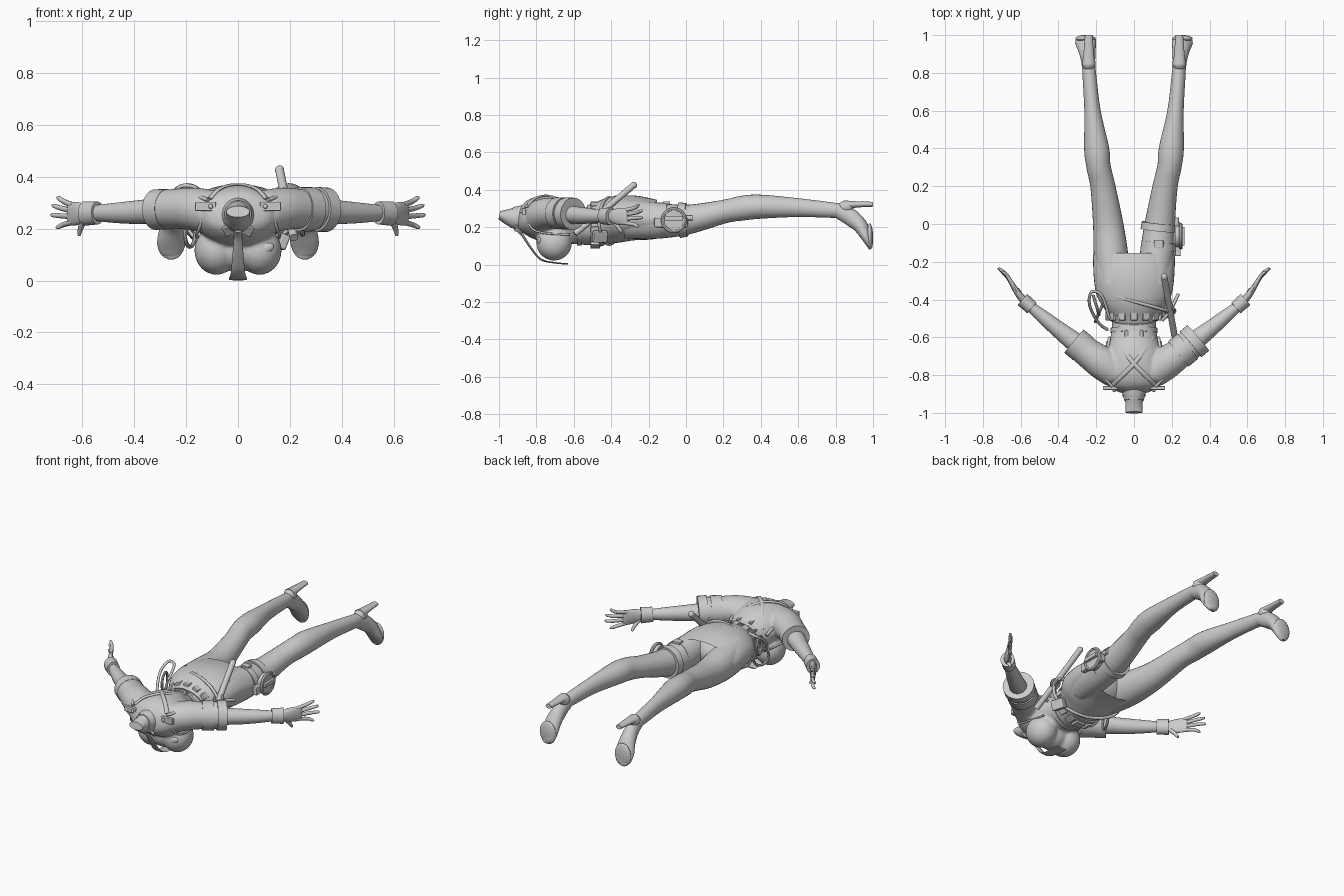
import bpy, bmesh, math
from mathutils import Vector as V

def cr(a, b, c, d, t):
    return tuple(0.5*(2*q + (r-p)*t + (2*p-5*q+4*r-s)*t*t + (3*q-p-3*r+s)*t**3)
                 for p, q, r, s in zip(a, b, c, d))

def dense(secs, sub):
    e = [secs[0]] + list(secs) + [secs[-1]]
    out = [cr(*e[i:i+4], k/sub) for i in range(len(secs)-1) for k in range(sub)]
    return out + [tuple(secs[-1])]

def finish(ob, ang=40):
    bpy.ops.object.select_all(action='DESELECT')
    ob.select_set(True)
    bpy.context.view_layer.objects.active = ob
    bpy.ops.object.shade_smooth_by_angle(angle=math.radians(ang))
    return ob

def from_bm(name, bm):
    bmesh.ops.recalc_face_normals(bm, faces=bm.faces)
    me = bpy.data.meshes.new(name)
    bm.to_mesh(me)
    bm.free()
    ob = bpy.data.objects.new(name, me)
    bpy.context.collection.objects.link(ob)
    return finish(ob)

# Loft of elliptical sections (x, y, z, half width, half height) along a path
def loft(name, secs, n=28, sub=5, cap=True):
    S = dense(secs, sub)
    bm = bmesh.new()
    rings = []
    for i, s in enumerate(S):
        t = (V(S[min(i+1, len(S)-1)][:3]) - V(S[max(i-1, 0)][:3])).normalized()
        side = t.cross(V((0, 0, 1))).normalized()
        up = side.cross(t)
        rings.append([bm.verts.new(V(s[:3]) + side*s[3]*math.cos(a) + up*s[4]*math.sin(a))
                      for a in (2*math.pi*k/n for k in range(n))])
    for a, b in zip(rings, rings[1:]):
        for k in range(n):
            bm.faces.new((a[k], a[(k+1) % n], b[(k+1) % n], b[k]))
    if cap:
        bm.faces.new(rings[0])
        bm.faces.new(rings[-1])
    return from_bm(name, bm)

def tube(name, pts, r, n=10, sub=5):
    return loft(name, [(*p, r, r) for p in pts], n, sub)

def ball(name, loc, sc):
    bpy.ops.mesh.primitive_uv_sphere_add(segments=32, ring_count=18, location=loc)
    ob = bpy.context.object
    ob.name, ob.scale = name, sc
    return finish(ob)

def box(name, loc, size, rot=(0, 0, 0)):
    bpy.ops.mesh.primitive_cube_add(size=1, location=loc, rotation=rot)
    ob = bpy.context.object
    ob.name, ob.scale = name, size
    bpy.ops.object.transform_apply(location=False, rotation=False)
    m = ob.modifiers.new("bevel", 'BEVEL')
    m.width, m.segments = min(size)*0.2, 2
    return ob

def ring(name, loc, R, r, rot):
    bpy.ops.mesh.primitive_torus_add(location=loc, rotation=rot, major_radius=R, minor_radius=r,
                                     major_segments=32, minor_segments=8)
    bpy.context.object.name = name
    return finish(bpy.context.object)

# Torso, bust and sleeves fused into one shirt
torso = [(0, -.895, .26, .055, .05), (0, -.865, .255, .13, .085), (0, -.80, .25, .165, .115),
         (0, -.70, .24, .155, .122), (0, -.60, .215, .125, .105), (0, -.52, .205, .118, .1),
         (0, -.45, .22, .14, .11)]
shirt = [loft("shirt", torso)]
shirt.append(ball("bust_middle", (0, -.71, .115), (.11, .085, .08)))
for s in (1, -1):
    shirt.append(ball("bust", (s*.083, -.705, .115), (.085, .095, .093)))
    shirt.append(loft("sleeve", [(s*.1, -.785, .262, .085, .085), (s*.17, -.735, .275, .088, .083),
                                 (s*.24, -.685, .276, .08, .077), (s*.312, -.625, .273, .077, .075)]))
bpy.ops.object.select_all(action='DESELECT')
for o in shirt:
    o.select_set(True)
bpy.context.view_layer.objects.active = shirt[0]
bpy.ops.object.join()
m = shirt[0].modifiers.new("fuse", 'REMESH')
m.mode, m.voxel_size, m.use_smooth_shade = 'VOXEL', .008, True
m = shirt[0].modifiers.new("soften", 'SMOOTH')
m.factor, m.iterations = .5, 6

# Neck, collar and tie
loft("neck", [(0, -.86, .255, .07, .065), (0, -.93, .252, .048, .052), (0, -.998, .265, .045, .022)])
loft("collar", [(0, -.875, .25, .066, .068), (0, -.915, .252, .056, .06), (0, -.935, .255, .052, .054)])
loft("tie", [(0, -.915, .195, .014, .012), (0, -.88, .165, .016, .008), (0, -.83, .09, .022, .006),
             (0, -.775, .028, .028, .005), (0, -.70, .010, .034, .004), (0, -.63, .004, .034, .004)], 16)
for s in (1, -1):
    box("collar_flap", (s*.035, -.895, .195), (.045, .012, .045), (.7, s*.5, 0))
    box("epaulette", (s*.125, -.868, .285), (.08, .02, .035))
    ball("epaulette_button", (s*.105, -.882, .285), (.009, .008, .009))
    ball("pocket_button", (s*.12, -.755, .06), (.008, .008, .008))
ball("chest_badge", (.095, -.783, .12), (.045, .014, .022)).rotation_euler = (0, -.35, 0)

# Skirt and pelvis
loft("skirt", [(0, -.51, .205, .12, .102), (0, -.45, .222, .155, .116), (0, -.38, .24, .197, .124),
               (0, -.28, .25, .213, .12), (0, -.165, .24, .217, .107)], 40, cap=False)
ball("pelvis", (0, -.31, .24), (.18, .13, .105))

for s in (1, -1):
    # Legs and heeled shoes
    loft("leg", [(s*.11, -.32, .245, .085, .105), (s*.122, -.165, .236, .091, .098),
                 (s*.137, 0, .24, .08, .08), (s*.165, .2, .283, .066, .063),
                 (s*.187, .3, .302, .064, .066), (s*.198, .4, .31, .066, .064),
                 (s*.22, .6, .305, .043, .05), (s*.237, .8, .29, .036, .04),
                 (s*.24, .85, .285, .03, .034)])
    loft("foot", [(s*.238, .80, .292, .034, .036), (s*.243, .87, .26, .038, .046),
                  (s*.25, .93, .21, .048, .04), (s*.256, .966, .15, .056, .03),
                  (s*.258, .982, .105, .042, .017), (s*.258, .986, .085, .015, .008)])
    ball("heel_back", (s*.24, .855, .308), (.036, .042, .034))
    loft("heel", [(s*.24, .845, .318, .034, .026), (s*.24, .91, .322, .027, .017),
                  (s*.24, 1, .323, .02, .013)], 20)
    ball("toe_sole", (s*.257, .982, .15), (.054, .018, .07))

    # Forearms, cuffs and hands
    loft("arm", [(s*.27, -.66, .27, .055, .055), (s*.34, -.605, .266, .05, .048),
                 (s*.41, -.55, .262, .043, .044), (s*.49, -.485, .26, .035, .037),
                 (s*.575, -.415, .26, .022, .027)])
    loft("wrist_cuff", [(s*.54, -.445, .26, .037, .044), (s*.59, -.4, .258, .039, .047)])
    loft("sleeve_hem", [(s*.27, -.66, .274, .08, .078), (s*.318, -.62, .273, .08, .078)])
    loft("palm", [(s*.575, -.415, .26, .022, .027), (s*.612, -.37, .258, .018, .043),
                  (s*.645, -.32, .256, .013, .045), (s*.652, -.31, .256, .006, .038)], 20)
    for zb, x, y, z in ((.29, .695, -.25, .318), (.268, .713, -.233, .288),
                        (.246, .718, -.232, .252), (.225, .698, -.255, .205)):
        loft("finger", [(s*.635, -.335, zb, .011, .011), (s*(.645+x)/2, (y-.30)/2, (zb+z)/2, .010, .010),
                        (s*(x-.004), y-.006, z, .008, .008), (s*x, y, z, .003, .003)], 10, 4)
    loft("thumb", [(s*.59, -.395, .24, .014, .014), (s*.605, -.365, .205, .011, .011),
                   (s*.612, -.345, .175, .007, .007)], 10, 4)

# Armband
loft("armband", [(.235, -.688, .275, .086, .085), (.285, -.647, .274, .086, .085)])
loft("armband_edge", [(.3, -.637, .274, .089, .086), (.34, -.603, .272, .089, .086)])

# Back harness following the torso surface
D = dense(torso, 8)
def back(x, y):
    s = min(D, key=lambda q: abs(q[1]-y))
    return s[2] + s[4]*math.sqrt(max(.05, 1-(x/s[3])**2)) + .001
for s in (1, -1):
    loft("back_strap", [(s*x, y, back(x, y), .012, .006)
                        for x, y in ((.11, -.85), (.07, -.81), (.0, -.74), (-.06, -.66), (-.1, -.6))], 10)
    box("harness_clip", (s*.04, -.59, back(.04, -.59)), (.018, .055, .016))
    tube("shoulder_strap", [(s*.115, -.86, .31), (s*.15, -.81, .32), (s*.145, -.7, .3), (s*.13, -.6, .25)], .008)
    tube("side_cord", [(s*.12, -.86, .29), (s*.15, -.83, .2), (s*.16, -.76, .17), (s*.14, -.62, .16)], .006)

# Duty belt with pouches
loft("waist_band", [(0, -.575, .21, .125, .108), (0, -.55, .208, .123, .106)], 36)
loft("belt", [(0, -.505, .207, .132, .112), (0, -.465, .216, .15, .12)], 36)
for k in range(14):
    a = 2*math.pi*(k+.5)/14
    box("belt_pouch", (.142*math.cos(a), -.485, .212+.116*math.sin(a)), (.02, .05, .036), (0, -a, 0))
box("buckle", (0, -.485, .094), (.06, .05, .015))
hip = []
for k in range(29):
    a = 2*math.pi*k/28
    hip.append((.198*math.cos(a), -.41-.055*math.cos(a), .233+.124*math.sin(a)))
path = bpy.data.curves.new("hip_belt", 'CURVE')
path.dimensions, path.bevel_depth, path.bevel_resolution = '3D', .009, 2
sp = path.splines.new('POLY')
sp.points.add(27)
for p, q in zip(sp.points, hip):
    p.co = (*q, 1)
sp.use_cyclic_u = True
bpy.context.collection.objects.link(bpy.data.objects.new("hip_belt", path))

# Baton with its holder and side grip
tube("baton", [(.16, -.28, .425), (.188, -.44, .29), (.215, -.595, .165)], .017, 14)
ball("baton_tip", (.16, -.28, .425), (.018, .018, .018))
tube("baton_grip", [(.15, -.51, .25), (.19, -.46, .265), (.235, -.37, .25)], .009)
ring("baton_loop", (.19, -.46, .275), .026, .008, (.9, 0, 0))

# Restraint rings and cord on the left hip
ring("hip_ring_a", (-.2, -.43, .27), .052, .008, (0, math.pi/2, .3))
ring("hip_ring_b", (-.185, -.47, .18), .05, .008, (.2, math.pi/2, -.2))
tube("hip_cord", [(-.13, -.5, .32), (-.17, -.38, .36), (-.225, -.36, .36), (-.235, -.43, .31),
                  (-.19, -.52, .22), (-.14, -.56, .17)], .008)
box("radio_pouch", (.165, -.46, .15), (.04, .08, .06), (0, .4, .3))

# Thigh straps and round pouch on the right leg
for y in (-.115, -.015):
    loft("thigh_strap", [(.127, y-.02, .238, .093, .095), (.131, y+.02, .24, .09, .09)], 32)
box("strap_buckle", (.13, -.105, .33), (.05, .04, .015))
bpy.ops.mesh.primitive_cylinder_add(vertices=32, radius=.058, depth=.035, location=(.235, -.065, .238),
                                    rotation=(0, math.pi/2, 0))
bpy.context.object.name = "round_pouch"
finish(bpy.context.object)
ring("pouch_rim", (.248, -.065, .238), .06, .01, (0, math.pi/2, 0))
box("pouch_bar", (.258, -.065, .245), (.02, .1, .025))
box("pouch_plate", (.232, -.08, .225), (.03, .18, .05))
tube("pouch_clip", [(.225, -.01, .25), (.225, .035, .25)], .014)
